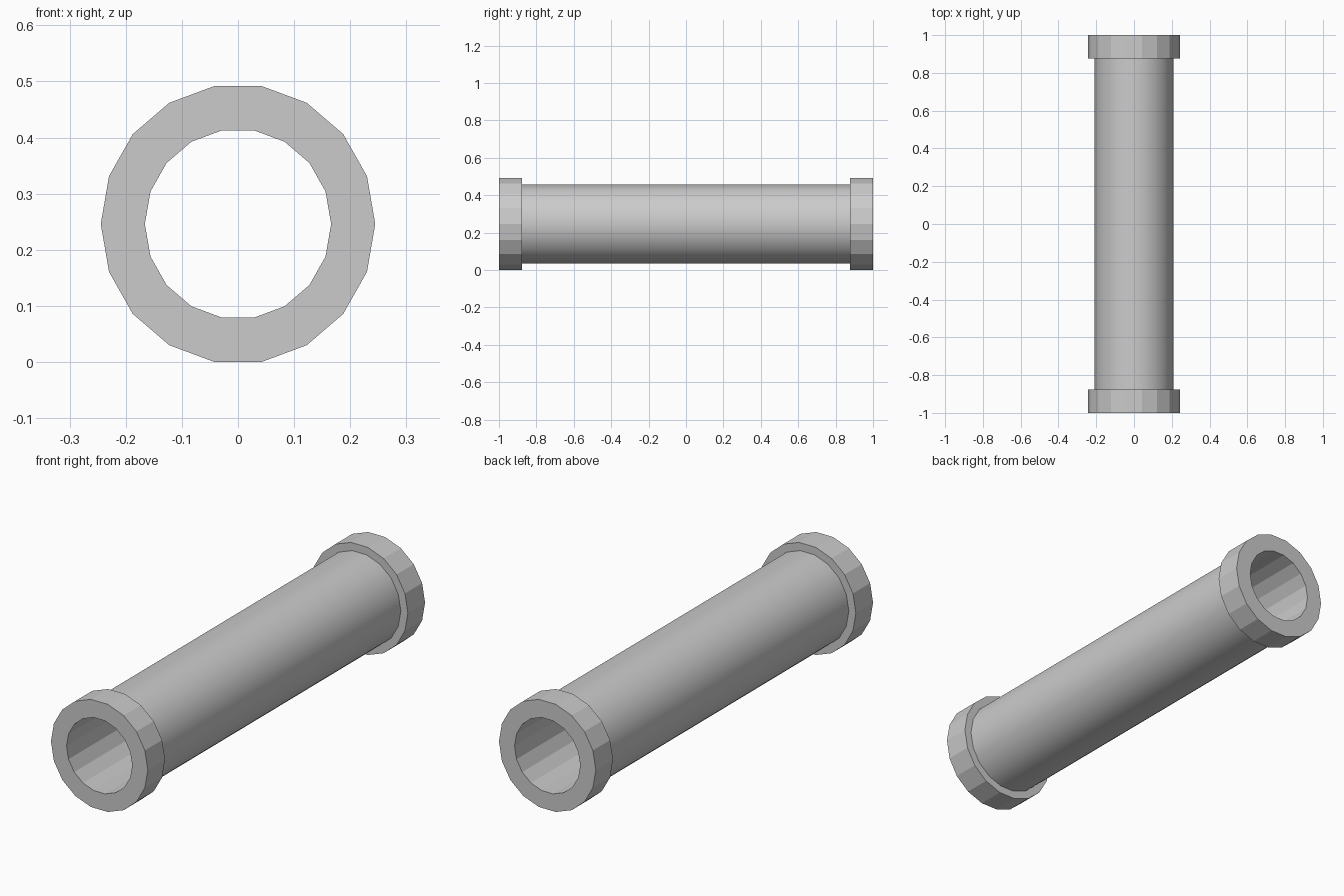
import bpy
import bmesh
from math import cos, sin, tau

if "Cube" in bpy.data.objects:
    bpy.data.objects.remove(bpy.data.objects["Cube"])

SIDES = 18
CENTRE_Z = 0.246
STRETCH_Z = 1.02      # cross-section is very slightly taller than wide
BORE, TUBE, COLLAR = 0.166, 0.209, 0.2446
SHOULDER = 0.876      # where each end collar starts

# Closed half-section of (radius, y), revolved around the y axis
profile = [
    (BORE, -1), (COLLAR, -1), (COLLAR, -SHOULDER), (TUBE, -SHOULDER),
    (TUBE, SHOULDER), (COLLAR, SHOULDER), (COLLAR, 1), (BORE, 1),
]
TUBE_STRIP = 3        # profile segment forming the smooth outer tube

bm = bmesh.new()
rings = []
for r, y in profile:
    rings.append([
        bm.verts.new((r * cos(tau * i / SIDES), y,
                      CENTRE_Z + STRETCH_Z * r * sin(tau * i / SIDES)))
        for i in range(SIDES)
    ])

# Collars and bore are faceted, the tube is smooth shaded
for k, ring in enumerate(rings):
    after = rings[(k + 1) % len(rings)]
    for i in range(SIDES):
        j = (i + 1) % SIDES
        face = bm.faces.new((ring[i], ring[j], after[j], after[i]))
        face.smooth = (k == TUBE_STRIP)

# Crisp edges where the tube meets the collars
for e in bm.edges:
    if len({f.smooth for f in e.link_faces}) > 1:
        e.smooth = False

bmesh.ops.recalc_face_normals(bm, faces=bm.faces)
mesh = bpy.data.meshes.new("collared_pipe")
bm.to_mesh(mesh)
bm.free()
bpy.context.collection.objects.link(bpy.data.objects.new("collared_pipe", mesh))
